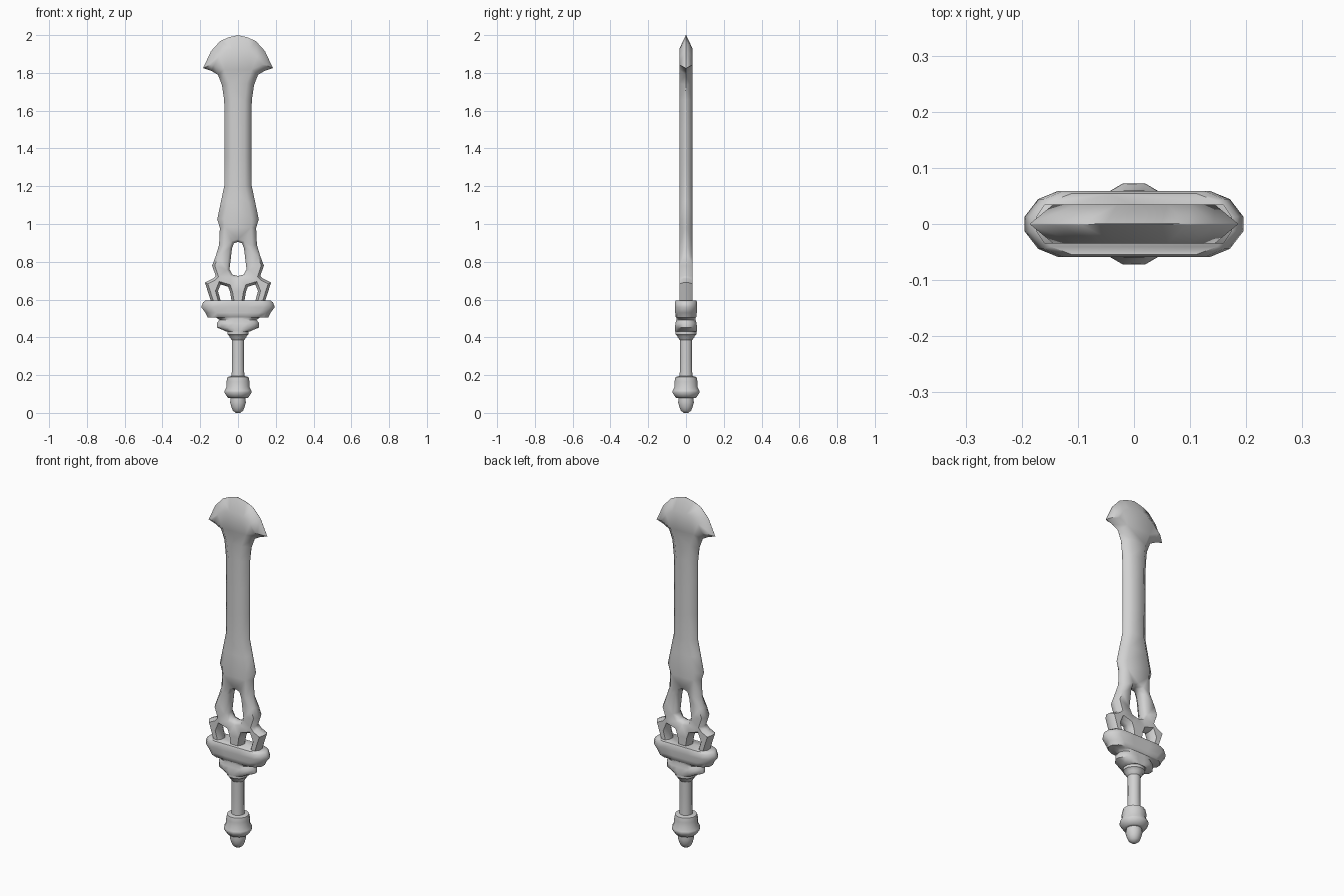
import bpy, bmesh, math
from mathutils import Vector

cube = bpy.data.objects.get("Cube")
if cube:
    bpy.data.objects.remove(cube, do_unlink=True)

steel = bpy.data.materials.new("grey_steel")
steel.use_nodes = True
GREY = (0.64, 0.64, 0.64, 1)
steel.diffuse_color = GREY
steel.node_tree.nodes["Principled BSDF"].inputs["Base Color"].default_value = GREY


def finish(name, bm, angle):
    bmesh.ops.recalc_face_normals(bm, faces=bm.faces[:])
    mesh = bpy.data.meshes.new(name)
    bm.to_mesh(mesh)
    bm.free()
    mesh.materials.append(steel)
    obj = bpy.data.objects.new(name, mesh)
    bpy.context.collection.objects.link(obj)
    bpy.ops.object.select_all(action='DESELECT')
    obj.select_set(True)
    bpy.context.view_layer.objects.active = obj
    bpy.ops.object.shade_smooth_by_angle(angle=math.radians(angle))


def bridge(bm, a, b):
    for i in range(len(a)):
        j = (i + 1) % len(a)
        bm.faces.new((a[i], a[j], b[j], b[i]))


def loft(name, rings, angle):
    """Skin a stack of equal-sized rings and cap both ends."""
    bm = bmesh.new()
    loops = [[bm.verts.new(p) for p in ring] for ring in rings]
    for a, b in zip(loops, loops[1:]):
        bridge(bm, a, b)
    bm.faces.new(loops[0])
    bm.faces.new(loops[-1])
    finish(name, bm, angle)


def mirrored(half):
    """Complete a half outline that starts and ends on the centre line."""
    return half + [(-p[0], *p[1:]) for p in reversed(half) if p[0] > 0]


def inward(points, i, amount):
    """Offset one outline point towards the solid side, with a limited mitre."""
    a, p, b = (Vector(points[k % len(points)][:2]) for k in (i - 1, i, i + 1))
    u, v = (p - a).normalized(), (b - p).normalized()
    n1, n2 = Vector((u.y, -u.x)), Vector((v.y, -v.x))
    n = (n1 + n2).normalized()
    return p + n * (amount * min(1 / max(n.dot(n1), 0.1), 1.7))


def bevelled_plate(name, outlines, thick, angle):
    """Flat plate with holes whose rims slope to a thin edge."""
    bm = bmesh.new()
    shoulders = {1: [], -1: []}
    for pts in outlines:
        rims = {}
        for side in (1, -1):
            rim = [bm.verts.new((x, side * e, z)) for x, z, s, e in pts]
            top = []
            for i, p in enumerate(pts):
                q = inward(pts, i, p[2])
                top.append(bm.verts.new((q.x, side * thick, q.y)))
            bridge(bm, rim, top)
            rims[side] = rim
            shoulders[side].append(top)
        bridge(bm, rims[1], rims[-1])
    for loops in shoulders.values():
        edges = [bm.edges.get((l[i - 1], l[i])) for l in loops for i in range(len(l))]
        bmesh.ops.triangle_fill(bm, use_beauty=True, use_dissolve=False, edges=edges)
    finish(name, bm, angle)


# Blade: flared head, straight shaft, forked base with three legs
head = [(0, 2.0, .07), (.05, 1.988, .065), (.095, 1.968, .06), (.143, 1.915, .05),
        (.185, 1.825, .03), (.14, 1.81, .035), (.106, 1.79, .04), (.085, 1.735, .04)]
shaft = [(.073, 1.655), (.071, 1.5), (.071, 1.35), (.072, 1.205), (.09, 1.12),
         (.11, 1.025), (.096, .98), (.1, .89)]
legs = [(.118, .83), (.137, .78), (.118, .725), (.13, .712), (.175, .69), (.14, .58),
        (.088, .58), (.106, .645), (.092, .68), (.052, .668), (.042, .64), (.032, .58), (0, .58)]
half = [(x, z, s, .001) for x, z, s in head]
half += [(x, z, .036 if z > 1 else .025, .006) for x, z in shaft]
half += [(x, z, .013, .012) for x, z in legs]

# Window in the fork, wound the other way so that its rim slopes outwards
window = [(0, .905), (.022, .898), (.032, .87), (.045, .76), (.03, .732), (0, .725)]
window = mirrored([(x, z, .014, .012) for x, z in window])[::-1]
bevelled_plate("blade", [mirrored(half), window], .035, 60)


# Guard: stepped block with pointed ends
def guard_ring(z, w, d):
    s = max(w - .06, w * .45)
    m = w - (w - s) * .4
    quarter = [(w, .013), (m, d * .75), (s, d), (s * .4, d)]
    front = quarter + [(-x, y) for x, y in reversed(quarter)]
    return [(x, y, z) for x, y in front + [(-x, -y) for x, y in front]]


guard = [(.43, .062, .057), (.437, .075, .058), (.452, .112, .058), (.475, .112, .056),
         (.493, .098, .05), (.504, .115, .051), (.506, .16, .054), (.53, .172, .057),
         (.56, .195, .059), (.585, .185, .059), (.596, .172, .054)]
loft("guard", [guard_ring(*row) for row in guard], 50)


# Turned parts
def lathe(name, profile, sides=12):
    turns = [math.tau * (i + .5) / sides for i in range(sides)]
    loft(name, [[(r * math.cos(t), r * math.sin(t), z) for t in turns]
                for r, z in profile], 50)


lathe("collar", [(.034, .385), (.045, .4), (.05, .41), (.057, .415), (.057, .435)])
lathe("grip", [(.036, .18), (.034, .22), (.033, .3), (.034, .4)])
lathe("pommel", [(.04, .078), (.056, .08), (.075, .108), (.073, .118), (.062, .14),
                 (.063, .165), (.058, .19), (.036, .195)])
lathe("pommel_tip", [(.012, 0), (.028, .012), (.036, .03), (.043, .055), (.04, .085)])
